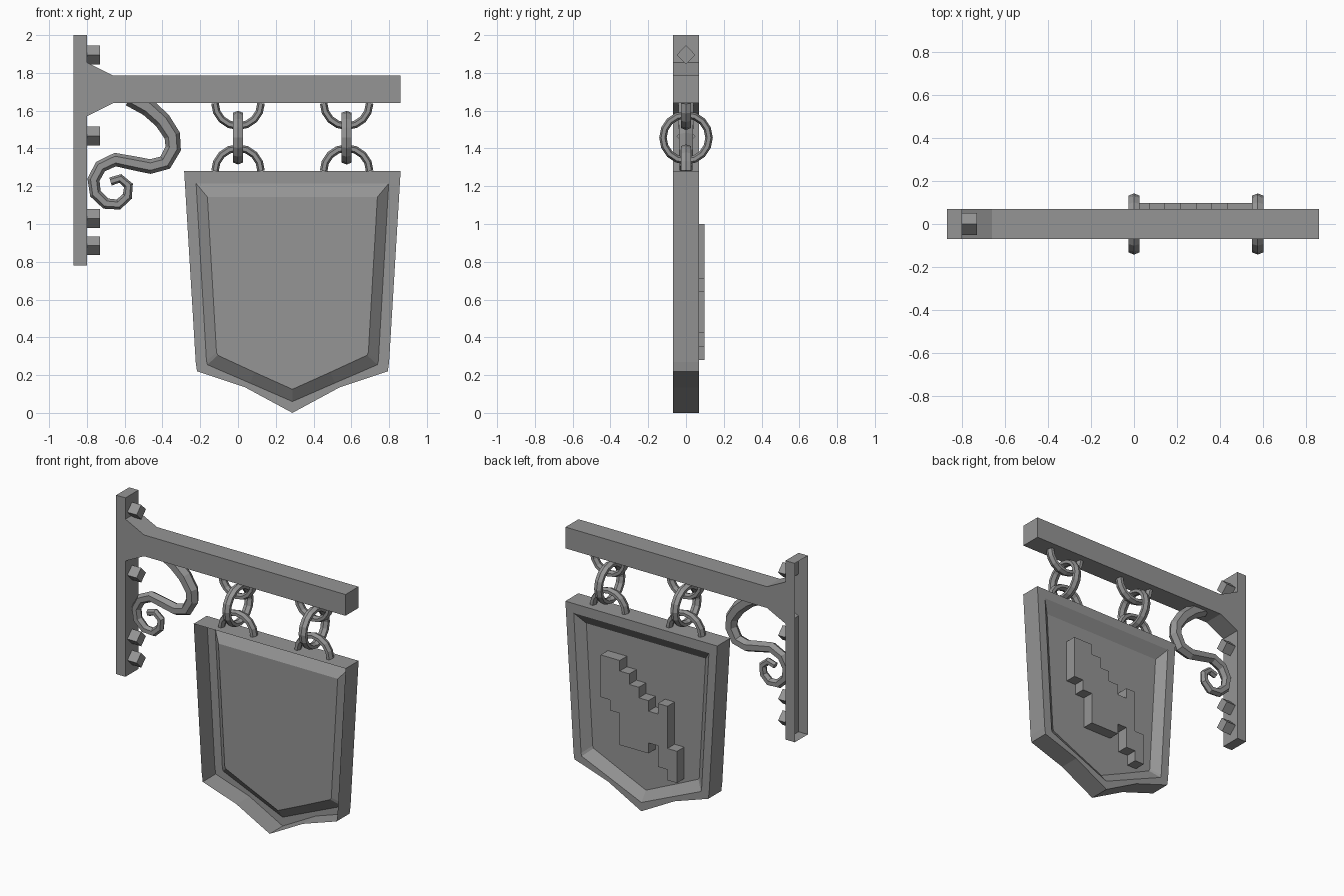
import bpy, bmesh, math
from mathutils import Vector

cube = bpy.data.objects.get("Cube")
if cube:
    bpy.data.objects.remove(cube, do_unlink=True)

iron = bpy.data.materials.new("grey iron")
iron.use_nodes = True
iron.diffuse_color = (0.3, 0.3, 0.3, 1)
iron.node_tree.nodes["Principled BSDF"].inputs["Base Color"].default_value = (0.3, 0.3, 0.3, 1)

HALF = 0.07  # half depth of beam and board


def finish(name, bm):
    bmesh.ops.recalc_face_normals(bm, faces=bm.faces)
    mesh = bpy.data.meshes.new(name)
    bm.to_mesh(mesh)
    bm.free()
    mesh.materials.append(iron)
    obj = bpy.data.objects.new(name, mesh)
    bpy.context.collection.objects.link(obj)
    return obj


def loop(bm, outline, y):
    return [bm.verts.new((x, y, z)) for x, z in outline]


def bridge(bm, a, b, closed=True):
    n = len(a)
    for i in range(n if closed else n - 1):
        j = (i + 1) % n
        bm.faces.new((a[i], a[j], b[j], b[i]))


def prism(bm, outline, y0, y1):
    front, back = loop(bm, outline, y0), loop(bm, outline, y1)
    bridge(bm, front, back)
    bm.faces.new(front)
    bm.faces.new(back)


def sweep(name, path, radii, normal, width=1.0, sides=6, closed=False):
    """Sweep a faceted section along a flat path with the given plane normal."""
    bm = bmesh.new()
    path = [Vector(p) for p in path]
    normal = Vector(normal)
    n = len(path)
    rings = []
    for i, p in enumerate(path):
        if closed:
            before, after = path[i - 1], path[(i + 1) % n]
        else:
            before, after = path[max(i - 1, 0)], path[min(i + 1, n - 1)]
        out = (after - before).normalized().cross(normal)
        ring = []
        for k in range(sides):
            a = math.tau * k / sides
            ring.append(bm.verts.new(p + radii[i] * (out * math.cos(a) + normal * width * math.sin(a))))
        rings.append(ring)
    for a, b in zip(rings, rings[1:]):
        bridge(bm, a, b)
    if closed:
        bridge(bm, rings[-1], rings[0])
    else:
        bm.faces.new(rings[0])
        bm.faces.new(rings[-1])
    return finish(name, bm)


# Wall plate and beam in one piece, open against the wall
bm = bmesh.new()
prism(bm, [(-.87, .78), (-.80, .78), (-.80, 1.57), (-.66, 1.64), (.86, 1.64), (.86, 1.785),
           (-.66, 1.785), (-.80, 1.855), (-.80, 2), (-.87, 2)], -HALF, HALF)
bmesh.ops.recalc_face_normals(bm, faces=bm.faces)
wall_side = [f for f in bm.faces if f.normal.x < -0.99]
bmesh.ops.delete(bm, geom=wall_side, context="FACES_ONLY")
finish("beam_and_wall_plate", bm)

# Diamond bolts
for z in (1.895, 1.465, 1.03, .885):
    bm = bmesh.new()
    ends = [[bm.verts.new((x, .05 * math.sin(k * math.pi / 2), z + .05 * math.cos(k * math.pi / 2)))
             for k in range(4)] for x in (-.80, -.73)]
    bridge(bm, *ends)
    bm.faces.new(ends[0])
    bm.faces.new(ends[1])
    finish("bolt", bm)

# Scroll brace
scroll = [(-.57, 1.67), (-.475, 1.616), (-.40, 1.548), (-.348, 1.468), (-.343, 1.40), (-.385, 1.325),
          (-.464, 1.304), (-.544, 1.32), (-.65, 1.341), (-.728, 1.304), (-.765, 1.235), (-.755, 1.161),
          (-.70, 1.108), (-.633, 1.103), (-.586, 1.146), (-.58, 1.204), (-.623, 1.241), (-.675, 1.225)]
sizes = [.048 - .026 * i / (len(scroll) - 1) for i in range(len(scroll))]
sweep("scroll_brace", [(x, 0, z) for x, z in scroll], sizes, (0, 1, 0))

# Chains: half ring, full link, half ring
R, TUBE = .122, .02


def arc(start, end, steps):
    return [math.radians(start + (end - start) * i / steps) for i in range(steps + 1)]


for x in (0, .575):
    for name, z, angles in (("upper_ring", 1.64, arc(180, 360, 8)), ("lower_ring", 1.28, arc(0, 180, 8))):
        pts = [(x + R * math.cos(a), 0, z + R * math.sin(a)) for a in angles]
        sweep(name, pts, [TUBE] * len(pts), (0, 1, 0), 1.5)
    pts = [(x, R * math.cos(a), 1.457 + R * math.sin(a)) for a in arc(0, 360, 16)[:-1]]
    sweep("chain_link", pts, [TUBE] * len(pts), (1, 0, 0), 1.5, closed=True)

# Sign board: open shell with a sunken panel on its back
CX = .288


def shield(half):
    return [(CX + x, z) for x, z in half] + [(CX - x, z) for x, z in half[-2::-1]]


edge = shield([(.573, 1.28), (.512, .27), (.505, .22), (.25, .135), (0, 0)])
rim = shield([(.51, 1.215), (.455, .275), (.45, .255), (.225, .158), (0, .06)])
inner = shield([(.45, 1.143), (.402, .32), (.395, .305), (.2, .215), (0, .125)])
bm = bmesh.new()
loops = [loop(bm, edge, -HALF), loop(bm, edge, HALF), loop(bm, rim, HALF), loop(bm, inner, .02)]
for a, b in zip(loops, loops[1:]):
    bridge(bm, a, b)
bm.faces.new(loops[-1])
finish("sign_board", bm)

# Raised stepped emblem: top and bottom row of each column, from +x to -x
CELL = .072
columns = [(0, 4), (0, 5), (1, 8), (2, 8), (3, 8), (4, 7), (3, 9), (7, 10)]
tops, bottoms = [], []
for c, (t, b) in enumerate(columns):
    for edge_c in (c, c + 1):
        x = CX + (4 - edge_c) * CELL
        tops.append((x, 1 - t * CELL))
        bottoms.append((x, 1 - b * CELL))
outline = []
for p in tops + bottoms[::-1]:
    if not outline or p != outline[-1]:
        outline.append(p)
bm = bmesh.new()
prism(bm, outline, .02, .097)
finish("stepped_emblem", bm)
